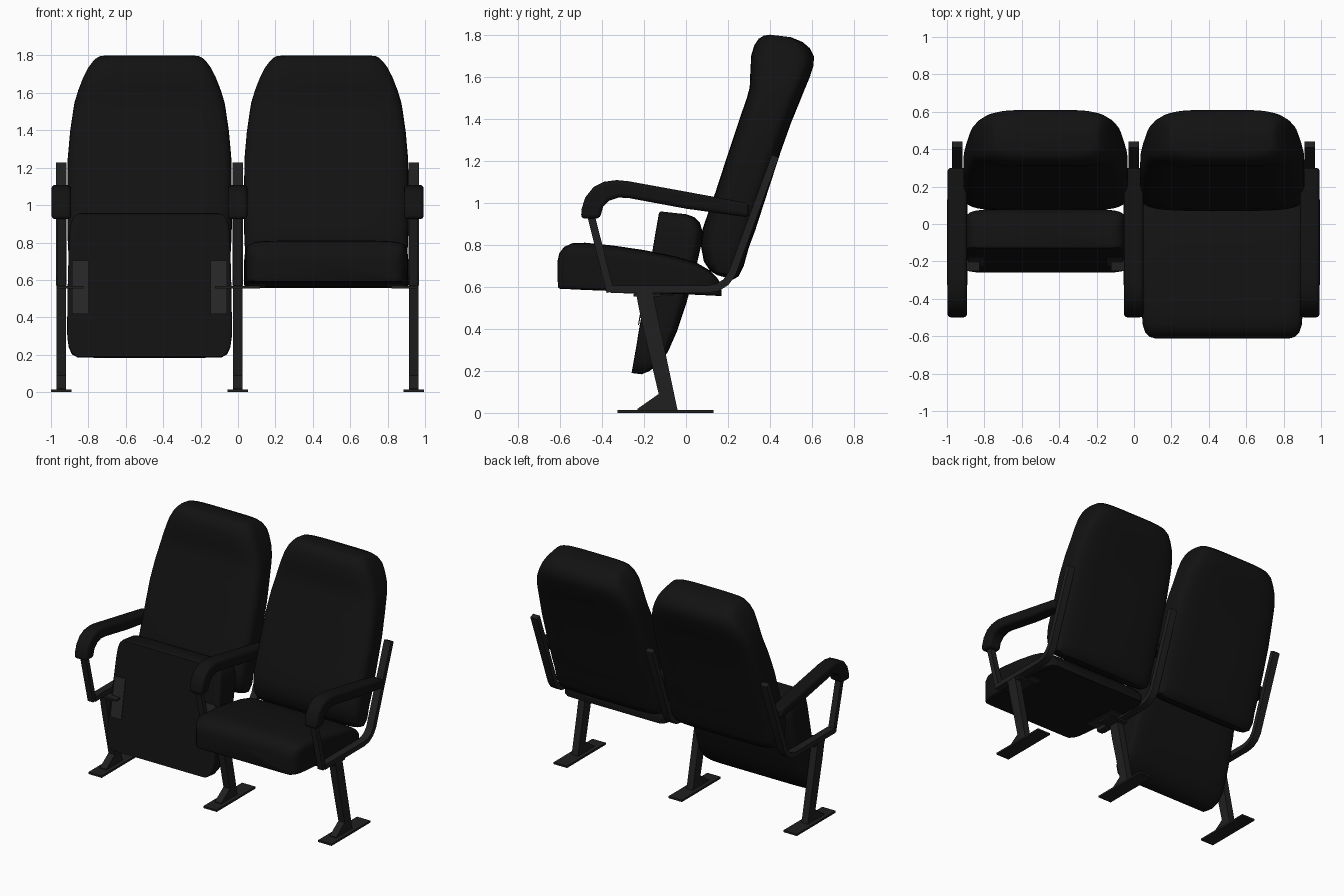
import bpy, bmesh, math
from mathutils import Vector, Matrix

if "Cube" in bpy.data.objects:
    bpy.data.objects.remove(bpy.data.objects["Cube"])


def material(name, v):
    m = bpy.data.materials.new(name)
    m.diffuse_color = (v, v, v, 1)
    m.use_nodes = True
    m.node_tree.nodes["Principled BSDF"].inputs["Base Color"].default_value = m.diffuse_color
    return m


FABRIC = material("black_fabric", 0.006)
STEEL = material("dark_steel", 0.014)
PLATE = material("plate_grey", 0.02)


def finish(name, bm, mat, bevel=0.0, segs=3):
    bmesh.ops.recalc_face_normals(bm, faces=bm.faces)
    me = bpy.data.meshes.new(name)
    bm.to_mesh(me)
    bm.free()
    ob = bpy.data.objects.new(name, me)
    bpy.context.collection.objects.link(ob)
    me.materials.append(mat)
    if bevel:
        b = ob.modifiers.new("bevel", 'BEVEL')
        b.width, b.segments, b.limit_method = bevel, segs, 'ANGLE'
        b.angle_limit = math.radians(50)
    bpy.ops.object.select_all(action='DESELECT')
    ob.select_set(True)
    bpy.context.view_layer.objects.active = ob
    bpy.ops.object.shade_smooth_by_angle(angle=math.radians(40))
    return ob


def cushion(name, rings, x, pa, pb, n=56):
    """Loft of superellipse rings; each ring is (y, z) side a, (y, z) side b, half width."""
    bm = bmesh.new()
    loops = []
    for ya, za, yb, zb, hw in rings:
        loop = []
        for i in range(n):
            t = 2 * math.pi * (i + 0.5) / n
            c, s = math.cos(t), math.sin(t)
            p = pa if s < 0 else pb
            u = math.copysign(abs(c) ** (2 / p), c)
            v = math.copysign(abs(s) ** (2 / p), s) * 0.5 + 0.5
            loop.append(bm.verts.new((x + hw * u, ya + (yb - ya) * v, za + (zb - za) * v)))
        loops.append(loop)
    for a, b in zip(loops, loops[1:]):
        for i in range(n):
            j = (i + 1) % n
            bm.faces.new((a[i], a[j], b[j], b[i]))
    bm.faces.new(loops[0])
    bm.faces.new(loops[-1])
    return finish(name, bm, FABRIC)


def prism(name, pts, x, w, mat=STEEL, bevel=0.0):
    """Side profile (y, z) extruded across x."""
    bm = bmesh.new()
    f = bm.faces.new([bm.verts.new((x - w / 2, y, z)) for y, z in pts])
    ext = bmesh.ops.extrude_face_region(bm, geom=[f])
    bmesh.ops.translate(bm, vec=(w, 0, 0), verts=[e for e in ext['geom'] if isinstance(e, bmesh.types.BMVert)])
    return finish(name, bm, mat, bevel)


def box(name, x, y0, y1, z0, z1, w, mat=STEEL):
    return prism(name, [(y0, z0), (y1, z0), (y1, z1), (y0, z1)], x, w, mat)


def strip(path, t):
    """Outline of constant thickness around a (y, z) centreline."""
    pts = [Vector(p) for p in path]
    left, right = [], []
    for i, p in enumerate(pts):
        d = (pts[min(i + 1, len(pts) - 1)] - pts[max(i - 1, 0)]).normalized()
        nrm = Vector((-d.y, d.x)) * t / 2
        left.append(p + nrm)
        right.append(p - nrm)
    return left + right[::-1]


# side outlines: front point, back point, half width
BACK = [(.15, .655, .225, .635, .37), (.115, .675, .25, .65, .415), (.085, .72, .275, .70, .432),
        (.07, .80, .30, .79, .437), (.08, .88, .33, .87, .44), (.14, 1.05, .385, 1.04, .44),
        (.205, 1.25, .45, 1.24, .438), (.255, 1.40, .50, 1.38, .425), (.29, 1.50, .545, 1.49, .41),
        (.303, 1.55, .565, 1.54, .402), (.306, 1.62, .59, 1.60, .382), (.31, 1.70, .606, 1.65, .355),
        (.325, 1.75, .61, 1.695, .33), (.345, 1.78, .59, 1.735, .305),
        (.37, 1.795, .555, 1.765, .285), (.40, 1.80, .50, 1.788, .265)]
# top point, bottom point, half width
SEAT = [(-.612, .72, -.610, .60, .36), (-.603, .76, -.603, .591, .39), (-.58, .79, -.58, .59, .412),
        (-.54, .808, -.54, .588, .425), (-.48, .81, -.48, .585, .43), (-.35, .797, -.35, .58, .434),
        (-.2, .775, -.2, .573, .438), (-.05, .745, -.05, .566, .44), (.05, .715, .05, .562, .44),
        (.11, .68, .11, .559, .432), (.15, .64, .15, .557, .415), (.17, .605, .17, .556, .385)]

# tip-up transform: the seat bottom swings round to face the front
TIP = (Matrix.Translation((0, -.26, .19)) @ Matrix.Rotation(math.radians(-97.1), 4, 'X')
       @ Matrix.Translation((0, -.17, -.555)))

for label, cx in (("left", -.473), ("right", .472)):
    cushion(label + "_backrest", BACK, cx, 4.5, 4.5)
    parts = [cushion(label + "_seat", SEAT, cx, 7, 20)]
    # hinge plates on the seat underside
    for k, s in enumerate((-1, 1)):
        zs = [(-.35, .577), (-.06, .563), (-.06, .558), (-.35, .572)]
        parts.append(prism(f"{label}_hinge_plate_{k}", zs, cx + s * .37, .09, PLATE))
    if label == "left":
        for p in parts:
            p.matrix_world = TIP

ARM = [(-.50, .925), (-.497, .97), (-.48, 1.025), (-.44, 1.075), (-.39, 1.1), (-.33, 1.108),
       (-.27, 1.102), (.30, .998), (.30, .93), (0, .972), (-.27, 1.022), (-.32, 1.025),
       (-.365, 1.01), (-.395, .98), (-.41, .925)]
RAIL = [(-.36, .588), (.10, .588), (.15, .597), (.19, .622), (.218, .66), (.425, 1.222)]
LEG = [(-.24, .58), (-.16, .58), (-.04, .012), (-.23, .012), (-.23, .02), (-.13, .09), (-.215, .45)]

for label, x in (("left", -.945), ("middle", -.002), ("right", .94)):
    prism(label + "_armrest", ARM, x, .104, FABRIC, .018)
    prism(label + "_frame_rail", strip(RAIL, .036), x, .055)
    prism(label + "_arm_strut", strip([(-.36, .575), (-.455, .95)], .036), x, .045)
    prism(label + "_leg", LEG, x, .052)
    box(label + "_foot_plate", x, -.325, .13, 0, .014, .11)
    # cross bracket carrying the seat hinges
    inward = -.05 if x > .5 else .05 if x < -.5 else 0
    box(label + "_seat_bracket", x + inward, -.25, -.12, .553, .567, .14 if inward else .24)
